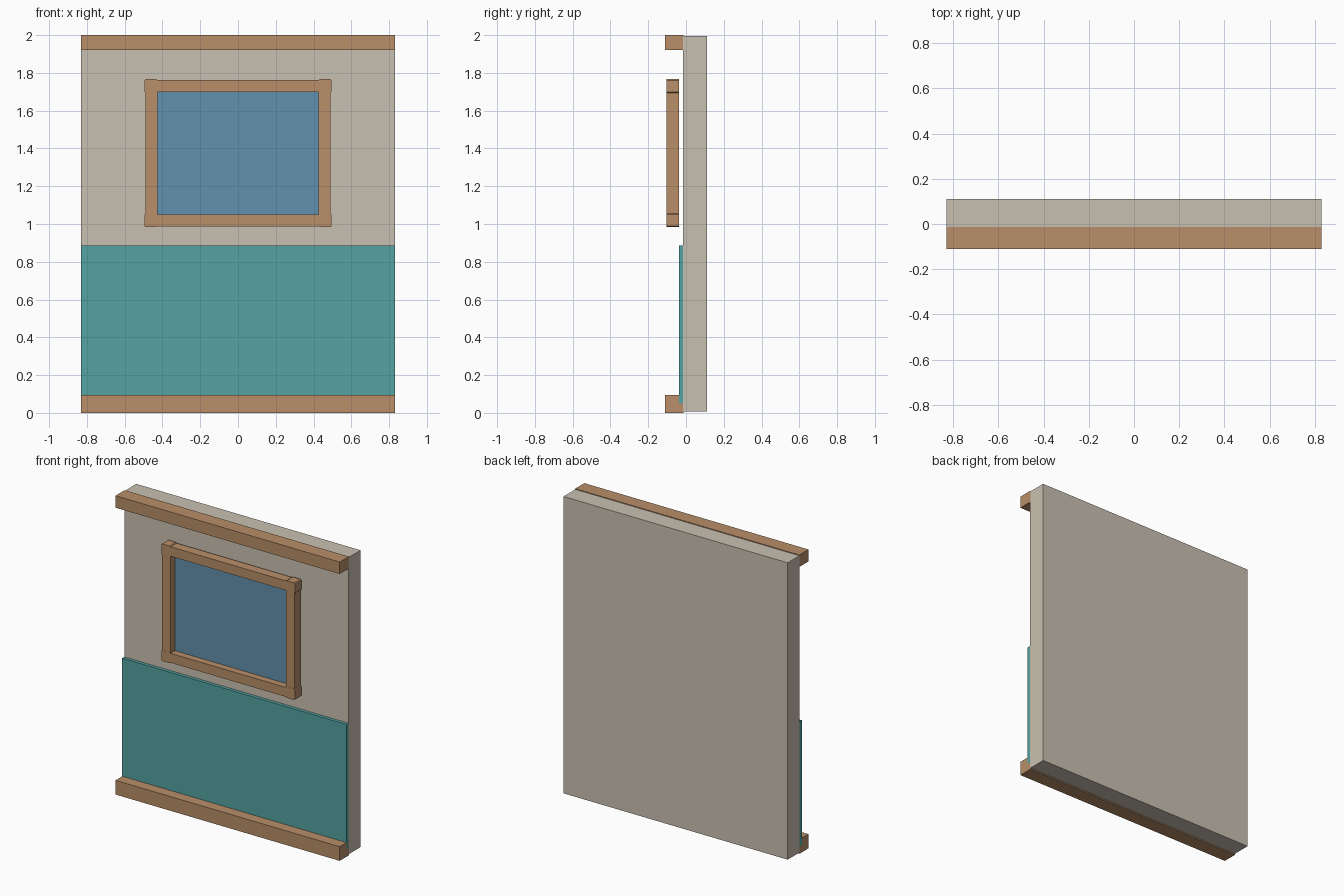
import bpy, bmesh

if "Cube" in bpy.data.objects:
    bpy.data.objects.remove(bpy.data.objects["Cube"])


def material(name, rgb):
    """Flat colour from 0-255 display values, stored as linear."""
    lin = [(c / 255 / 12.92) if c < 11 else ((c / 255 + 0.055) / 1.055) ** 2.4 for c in rgb]
    m = bpy.data.materials.new(name)
    m.diffuse_color = (*lin, 1)
    m.use_nodes = True
    m.node_tree.nodes["Principled BSDF"].inputs["Base Color"].default_value = m.diffuse_color
    return m


plaster = material("plaster", (201, 193, 178))
wood = material("wood", (184, 142, 104))
teal = material("teal_panel", (85, 163, 163))
blue = material("window_blue", (98, 145, 173))


def box(name, x, y, z, mat, bevel=0.0):
    """Box spanning the given (min, max) ranges."""
    bm = bmesh.new()
    bmesh.ops.create_cube(bm, size=1)
    for v in bm.verts:
        v.co = [r[0] if c < 0 else r[1] for c, r in zip(v.co, (x, y, z))]
    if bevel:
        # chamfer only the edges running front to back
        edges = [e for e in bm.edges if abs(e.verts[0].co.y - e.verts[1].co.y) > 0.01]
        bmesh.ops.bevel(bm, geom=edges, offset=bevel, segments=1, affect='EDGES')
    me = bpy.data.meshes.new(name)
    bm.to_mesh(me)
    bm.free()
    me.materials.append(mat)
    ob = bpy.data.objects.new(name, me)
    bpy.context.collection.objects.link(ob)
    return ob


W = 0.83        # half width of the wall
FRONT = -0.016  # front face of the wall

# Wall slab, wainscot and the two horizontal beams
box("wall", (-W, W), (FRONT, 0.11), (0.008, 1.995), plaster)
box("lower_panel", (-W - 0.001, W + 0.001), (-0.038, FRONT), (0.05, 0.885), teal)
box("base_beam", (-W, W), (-0.11, FRONT + 0.002), (0, 0.095), wood)
box("top_beam", (-W, W), (-0.11, FRONT + 0.002), (1.92, 2.0), wood)

# Window: pane, rails, stiles and slightly proud corner blocks
IN_X, OUT_X = 0.427, 0.489
BOTTOM, TOP = 1.05, 1.70
DEPTH = (-0.103, -0.038)
box("window_pane", (-IN_X - 0.005, IN_X + 0.005), (-0.056, -0.036),
    (BOTTOM - 0.005, TOP + 0.005), blue)
box("window_rail_top", (-IN_X, IN_X), DEPTH, (TOP, TOP + 0.063), wood)
box("window_rail_bottom", (-IN_X, IN_X), DEPTH, (BOTTOM - 0.063, BOTTOM), wood)
for side, s in (("left", -1), ("right", 1)):
    xs = sorted((s * IN_X, s * OUT_X))
    box("window_stile_" + side, xs, DEPTH, (BOTTOM, TOP), wood)
    for level, z in (("top", (TOP - 0.006, TOP + 0.067)),
                     ("bottom", (BOTTOM - 0.067, BOTTOM + 0.006))):
        xc = sorted((s * IN_X, s * (OUT_X + 0.006)))
        box(f"window_corner_{level}_{side}", xc, (DEPTH[0] - 0.001, DEPTH[1] + 0.001),
            z, wood, bevel=0.006)
